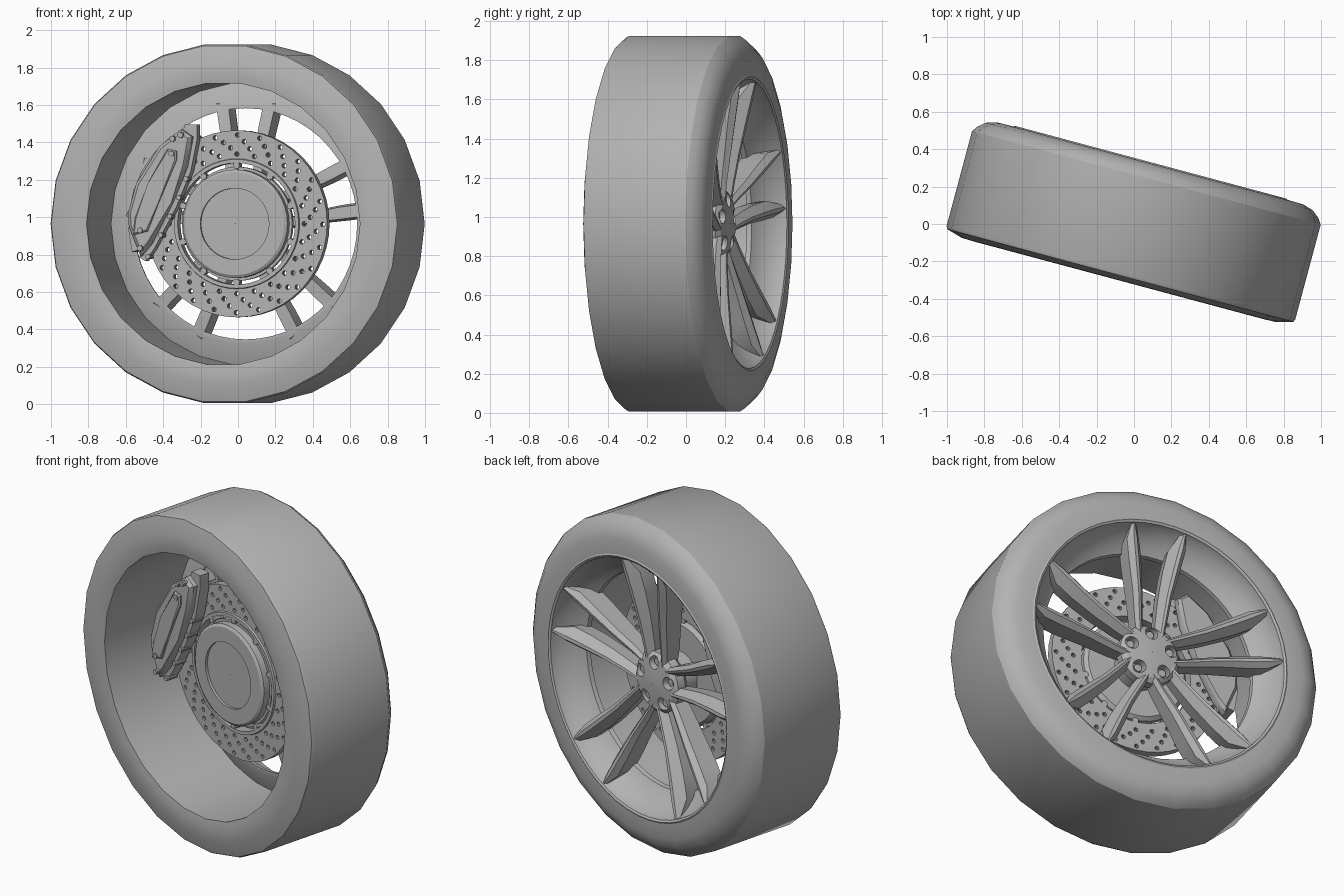
import bpy, bmesh
from math import sin, cos, pi, radians
from mathutils import Matrix, Vector

cube = bpy.data.objects.get("Cube")
if cube:
    bpy.data.objects.remove(cube)

GREY = (0.45, 0.45, 0.45, 1)
grey = bpy.data.materials.new("plain_grey")
grey.use_nodes = True
grey.diffuse_color = GREY
grey.node_tree.nodes["Principled BSDF"].inputs["Base Color"].default_value = GREY


# Wheel space: y is the axle (outer side +y); each object is turned and lifted as a whole
def finish(name, bm):
    bmesh.ops.recalc_face_normals(bm, faces=bm.faces)
    mesh = bpy.data.meshes.new(name)
    bm.to_mesh(mesh)
    bm.free()
    mesh.materials.append(grey)
    ob = bpy.data.objects.new(name, mesh)
    bpy.context.collection.objects.link(ob)
    ob.rotation_euler.z = radians(-15)
    ob.location.z = 0.965
    shade(ob)
    return ob


def shade(ob):
    ob.data.shade_smooth()
    ob.data.set_sharp_from_angle(angle=radians(28))


def loft(bm, rings, closed):
    loops = [[bm.verts.new(p) for p in ring] for ring in rings]
    n = len(loops[0])
    pairs = list(zip(loops, loops[1:]))
    if closed:
        pairs.append((loops[-1], loops[0]))
    else:
        bm.faces.new(loops[0])
        bm.faces.new(loops[-1])
    for a, b in pairs:
        for i in range(n):
            j = (i + 1) % n
            bm.faces.new((a[i], a[j], b[j], b[i]))


def lathe(name, profile, segments):
    bm = bmesh.new()
    turns = [2 * pi * i / segments for i in range(segments)]
    loft(bm, [[(r * cos(a), y, r * sin(a)) for r, y in profile] for a in turns], True)
    return finish(name, bm)


def add_rod(bm, x, z, radius, y0, y1, sides=12):
    place = Matrix.Translation((x, (y0 + y1) / 2, z)) @ Matrix.Rotation(pi / 2, 4, 'X')
    bmesh.ops.create_cone(bm, cap_ends=True, segments=sides, radius1=radius,
                          radius2=radius, depth=abs(y1 - y0), matrix=place)


def rods(name, spots, radius, y0, y1, sides=12):
    bm = bmesh.new()
    for x, z in spots:
        add_rod(bm, x, z, radius, y0, y1, sides)
    return finish(name, bm)


def plate(name, outline, y0, y1, bevel=0.0):
    bm = bmesh.new()
    loft(bm, [[(x, y, z) for x, z in outline] for y in (y0, y1)], False)
    if bevel:
        rim = [e for e in bm.edges if all(abs(v.co.y - y0) < 1e-5 for v in e.verts)]
        bmesh.ops.bevel(bm, geom=rim, offset=bevel, segments=1, affect='EDGES')
    return finish(name, bm)


def cut(ob, cutter):
    cutter.hide_render = True
    mod = ob.modifiers.new("cut", 'BOOLEAN')
    mod.object = cutter
    mod.operation = 'DIFFERENCE'
    mod.solver = 'EXACT'
    bpy.context.view_layer.objects.active = ob
    bpy.context.view_layer.update()
    bpy.ops.object.modifier_apply(modifier="cut")
    bpy.data.objects.remove(cutter)
    shade(ob)


def around(radius, count, start=pi / 2):
    return [(radius * cos(start + 2 * pi * i / count),
             radius * sin(start + 2 * pi * i / count)) for i in range(count)]


# Tyre with open inner barrel and rounded outer shoulder
lathe("tyre", [(.757, -.305), (.80, -.312), (.87, -.31), (.958, -.285), (.965, -.27),
               (.965, .255), (.945, .285), (.905, .318), (.85, .335), (.757, .337)], 26)

# Rim: lip, concave dish and back flange
lathe("rim", [(.762, .335), (.75, .342), (.738, .335), (.733, .305), (.70, .25),
              (.66, .205), (.622, .18), (.618, .155), (.64, .155), (.762, .205)], 52)

# Hub with wheel nut wells
hub = lathe("hub", [(.001, .12), (.15, .12), (.175, .15), (.175, .20),
                    (.15, .222), (.07, .232), (.001, .234)], 40)
nut_spots = around(.122, 5)
cut(hub, rods("nut_well_cutter", nut_spots, .037, .175, .3, 20))
rods("wheel_nuts", nut_spots, .024, .16, .205, 6)

# Five pairs of ridged spokes: distance, sideways offset, half width, top, bottom
STATIONS = [(.09, .055, .022, .222, .125), (.20, .066, .030, .235, .12),
            (.36, .082, .036, .262, .125), (.52, .108, .045, .292, .14),
            (.64, .130, .046, .315, .16), (.735, .150, .012, .332, .29)]
bm = bmesh.new()
for k in range(5):
    turn = Matrix.Rotation(-2 * pi * k / 5, 4, 'Y')
    for side in (1, -1):
        rings = []
        for r, off, hw, top, low in STATIONS:
            drop = (top - low) * .4
            section = [(-.7, low), (-1, top - drop), (-.1, top - .004), (.35, top),
                       (.95, top - drop * .5), (.75, low)]
            rings.append([turn @ Vector((side * (off + s * hw), y, r)) for s, y in section])
        loft(bm, rings, False)
finish("spokes", bm)

# Drilled brake disc
disc = lathe("brake_disc", [(.325, -.036), (.345, -.036), (.348, -.025), (.50, -.025),
                            (.50, .025), (.325, .025)], 48)
holes = []
for arm in range(24):
    for step in range(4):
        a = 2 * pi * arm / 24 + step * .085
        r = .373 + .034 * step
        holes.append((r * cos(a), r * sin(a)))
cut(disc, rods("disc_hole_cutter", holes, .0125, -.1, .1, 10))

# Disc carrier with recessed centre, linked to the disc by pins
lathe("disc_carrier", [(.001, -.055), (.19, -.055), (.19, -.07), (.275, -.07), (.29, -.06),
                       (.29, -.02), (.305, -.02), (.305, .01), (.285, .03), (.001, .03)], 40)
rods("axle_stub", [(0, 0)], .13, .02, .14, 24)
rods("carrier_pins", around(.312, 10), .018, -.034, .02, 10)

# Brake caliper
BODY = [(-.28, .505), (-.22, .465), (-.25, .305), (-.33, .115), (-.445, -.105),
        (-.505, -.175), (-.57, -.015), (-.575, .055), (-.53, .215), (-.40, .415)]
plate("caliper_front", BODY, -.145, -.06, .018)
plate("caliper_back", BODY, .10, .045, .015)
plate("caliper_panel", [(-.35, .40), (-.30, .39), (-.30, .34), (-.40, .11), (-.46, -.04),
                        (-.54, -.06), (-.53, .03), (-.46, .21)], -.16, -.14, .008)
plate("brake_pad_bracket", [(-.27, .53), (-.20, .53), (-.20, .45), (-.235, .28), (-.315, .09),
                            (-.435, -.13), (-.485, -.20), (-.52, -.18), (-.40, .10),
                            (-.30, .32)], -.10, -.035)
arc = [radians(118 + 11 * i) for i in range(8)]
plate("caliper_bridge", [(.58 * cos(a), .58 * sin(a)) for a in arc]
      + [(.512 * cos(a), .512 * sin(a)) for a in reversed(arc)], -.10, .08)
rods("caliper_bolts", [(-.275, .475), (-.32, .455), (-.325, .375), (-.50, -.035), (-.50, -.13)],
     .015, -.168, -.12, 10)
rods("pad_pins", [(-.26, .24), (-.30, .14), (-.35, .04), (-.40, -.06), (-.47, -.175)],
     .014, -.115, -.04, 10)
